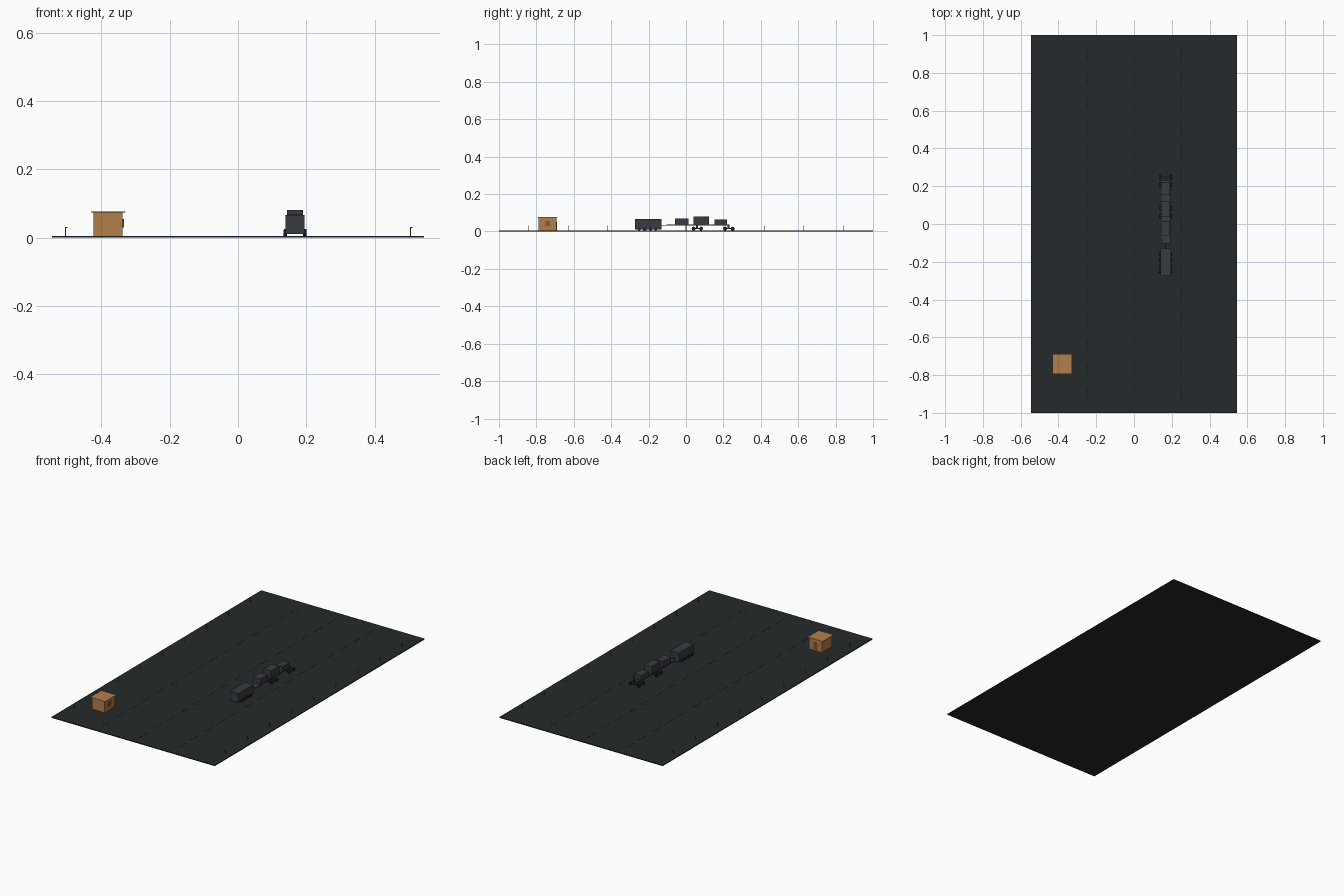
import bpy, math

if "Cube" in bpy.data.objects:
    bpy.data.objects.remove(bpy.data.objects["Cube"])


def material(name, rgb):
    m = bpy.data.materials.new(name)
    m.diffuse_color = (*rgb, 1)
    m.use_nodes = True
    m.node_tree.nodes["Principled BSDF"].inputs["Base Color"].default_value = m.diffuse_color
    return m


ASPHALT = material("asphalt", (0.019, 0.023, 0.025))
PAINT = material("line_paint", (0.012, 0.014, 0.015))
STEEL = material("dark_steel", (0.042, 0.043, 0.054))
RUBBER = material("rubber", (0.015, 0.015, 0.02))
WOOD = material("wood", (0.45, 0.21, 0.07))
DARK_WOOD = material("dark_wood", (0.2, 0.1, 0.035))


def box(name, x, y, z, mat):
    """Box from (min, max) pairs."""
    bpy.ops.mesh.primitive_cube_add(size=1, location=[(a + b) / 2 for a, b in (x, y, z)])
    ob = bpy.context.object
    ob.name = name
    ob.scale = [b - a for a, b in (x, y, z)]
    bpy.ops.object.transform_apply(location=False, rotation=False, scale=True)
    ob.data.materials.append(mat)
    return ob


def wheel(name, x, y, z, radius, width):
    bpy.ops.mesh.primitive_cylinder_add(vertices=12, radius=radius, depth=width,
                                        location=(x, y, z), rotation=(0, math.pi / 2, 0))
    ob = bpy.context.object
    ob.name = name
    ob.data.materials.append(RUBBER)


# Ground slab
TOP = 0.005
box("ground_slab", (-0.545, 0.545), (-1, 1), (0, TOP), ASPHALT)

# Dashed lane lines
for x in (-0.25, 0, 0.25):
    for i in range(15):
        y = -0.896 + i * 0.128
        box("lane_dash", (x - 0.003, x + 0.003), (y - 0.035, y + 0.035), (TOP, TOP + 0.0006), PAINT)

# Lamp posts along both edges
for x in (-0.505, 0.505):
    for i in range(-4, 5):
        y = i * 0.21
        box("lamp_post", (x - 0.0015, x + 0.0015), (y - 0.0015, y + 0.0015), (TOP, 0.03), DARK_WOOD)
        box("lamp_arm", (x - 0.0015, x + 0.006), (y - 0.0015, y + 0.0015), (0.028, 0.031), DARK_WOOD)

# Hut with overhanging flat roof, doors and window
box("hut_walls", (-0.4225, -0.3375), (-0.788, -0.692), (TOP, 0.074), WOOD)
box("hut_roof", (-0.431, -0.329), (-0.793, -0.687), (0.074, 0.0765), WOOD)
box("hut_window", (-0.3375, -0.334), (-0.752, -0.728), (0.03, 0.055), DARK_WOOD)
box("hut_door", (-0.393, -0.367), (-0.692, -0.690), (TOP, 0.052), DARK_WOOD)

# Vehicle: front van body
CX = 0.167
box("van_body", (CX - 0.028, CX + 0.028), (-0.274, -0.13), (0.011, 0.067), STEEL)
for y in (-0.25, -0.222, -0.19, -0.162):
    for s in (-1, 1):
        wheel("van_wheel", CX + s * 0.0305, y, TOP + 0.0085, 0.0085, 0.006)

# Hitch and flatbed
box("tow_bar", (CX - 0.003, CX + 0.003), (-0.13, -0.1), (0.031, 0.035), STEEL)
box("flatbed", (CX - 0.025, CX + 0.025), (-0.104, 0.233), (0.031, 0.037), STEEL)

# Cargo boxes on the bed
for y0, y1, top in ((-0.06, 0.014, 0.07), (0.04, 0.122, 0.081), (0.153, 0.22, 0.064)):
    box("cargo_box", (CX - 0.024, CX + 0.024), (y0, y1), (0.037, top), STEEL)

# Bogie axles, wheels and supports
for pair in ((0.041, 0.081), (0.209, 0.25)):
    mid = sum(pair) / 2
    box("bogie_beam", (CX - 0.004, CX + 0.004), (pair[0], pair[1]), (0.014, 0.019), STEEL)
    box("bogie_post", (CX - 0.01, CX + 0.01), (mid - 0.008, mid + 0.003), (0.017, 0.032), STEEL)
    for y in pair:
        box("axle", (CX - 0.028, CX + 0.028), (y - 0.002, y + 0.002), (0.014, 0.018), STEEL)
        for s in (-1, 1):
            wheel("bed_wheel", CX + s * 0.0285, y, TOP + 0.0105, 0.0105, 0.009)
